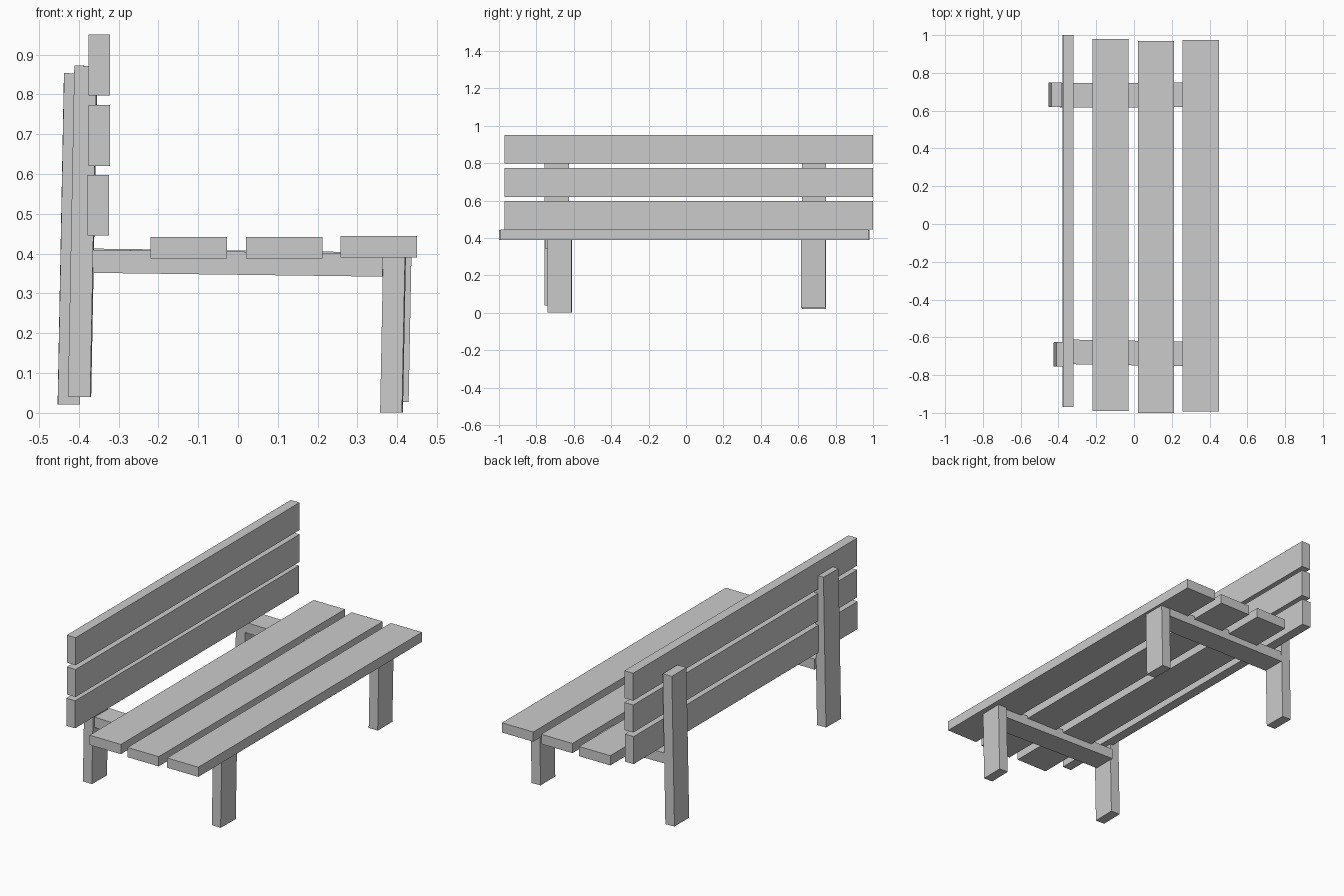
import bpy
from mathutils import Vector, Euler
from math import radians

if "Cube" in bpy.data.objects:
    bpy.data.objects.remove(bpy.data.objects["Cube"])

TILT = radians(1.1)


def board(name, x, y, z, tilt=0.0, yaw=0.0):
    """Rectangular board from its x, y, z ranges, turned about its centre."""
    bpy.ops.mesh.primitive_cube_add(size=1)
    ob = bpy.context.object
    ob.name = name
    size = Vector([r[1] - r[0] for r in (x, y, z)])
    for v in ob.data.vertices:
        v.co = v.co * size
    ob.location = [(r[0] + r[1]) / 2 for r in (x, y, z)]
    ob.rotation_euler = Euler((0, tilt, yaw))
    return ob


# Seat slats
for i, (x0, y0, y1, z1) in enumerate([(-0.22, -0.99, 0.98, 0.442),
                                      (0.02, -1.0, 0.97, 0.442),
                                      (0.258, -0.992, 0.975, 0.444)]):
    board(f"seat_slat_{i + 1}", (x0, x0 + 0.192), (y0, y1), (z1 - 0.054, z1))

# Backrest slats
for i, (x0, z0) in enumerate([(-0.378, 0.445), (-0.375, 0.62), (-0.375, 0.797)]):
    board(f"back_slat_{i + 1}", (x0, x0 + 0.054), (-0.97, 1.0), (z0, z0 + 0.153))

# Two slightly leaning frames: rear post, front leg and connecting rail
# (side, rear y, front y, rear x, rear z, front x, front z, rail z)
frames = [("near", -0.69, -0.676, -0.418, 0.04, 0.362, 0.001, 0.347),
          ("far", 0.684, 0.681, -0.445, 0.021, 0.377, 0.028, 0.35)]
for side, yr, yf, xr, zr, xf, zf, z in frames:
    yaw = (yr - yf) / 0.78
    board(f"rear_post_{side}", (xr, xr + 0.056), (yr - 0.065, yr + 0.065),
          (zr, zr + 0.832), TILT, yaw)
    board(f"front_leg_{side}", (xf, xf + 0.055), (yf - 0.065, yf + 0.065),
          (zf, 0.402), TILT, yaw)
    ym = (yr + yf) / 2
    board(f"seat_rail_{side}", (xr + 0.053, xf + 0.003), (ym - 0.065, ym + 0.065),
          (z, z + 0.058), radians(0.75), yaw)
